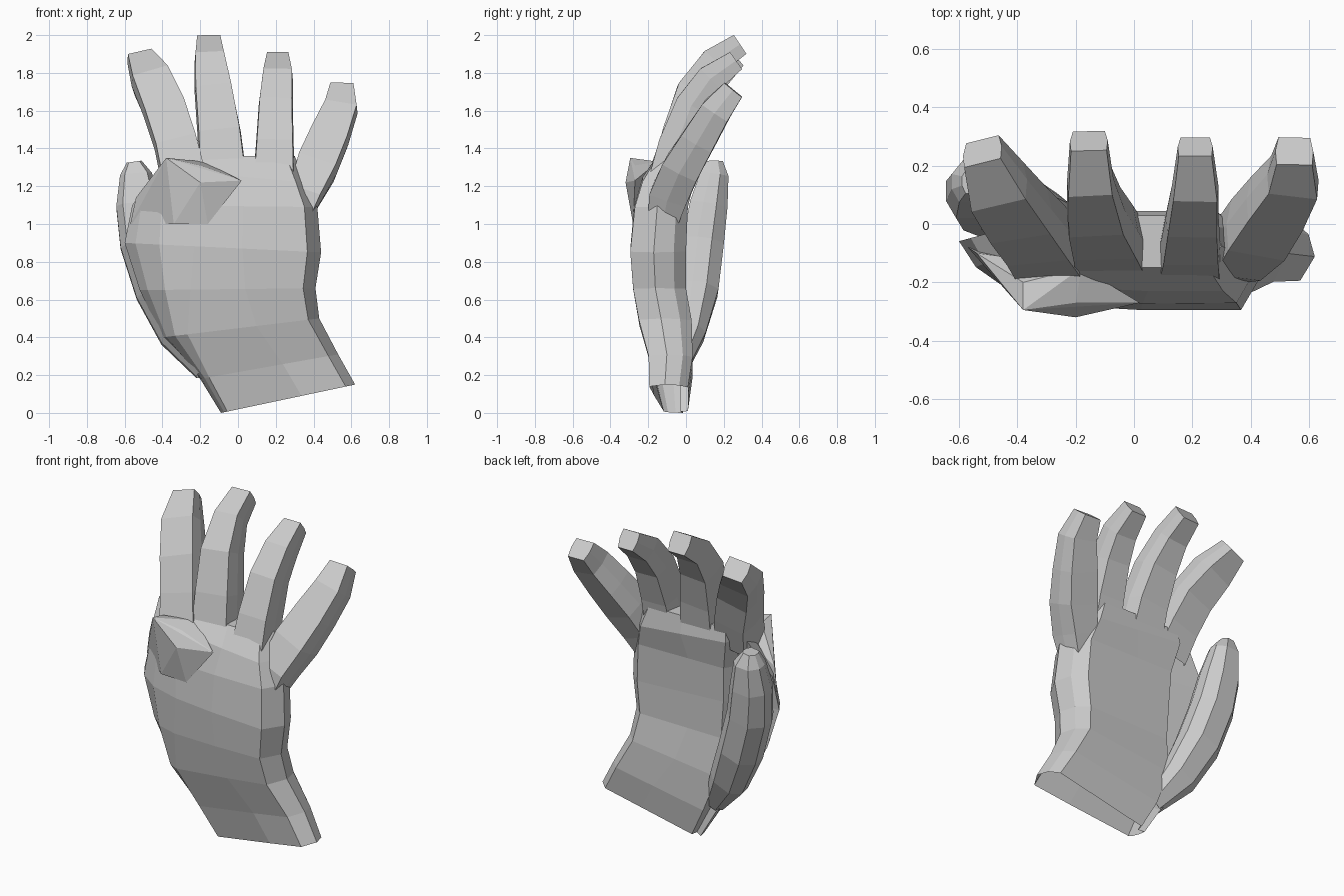
import bpy, bmesh
from mathutils import Vector


def finish(name, bm):
    bmesh.ops.recalc_face_normals(bm, faces=bm.faces[:])
    me = bpy.data.meshes.new(name)
    bm.to_mesh(me)
    bm.free()
    ob = bpy.data.objects.new(name, me)
    bpy.context.collection.objects.link(ob)
    return ob


def loft(name, rings):
    """Skin a stack of equal-length rings, open at the first and capped at the last."""
    bm = bmesh.new()
    vs = [[bm.verts.new(p) for p in r] for r in rings]
    n = len(rings[0])
    for a, b in zip(vs, vs[1:]):
        for i in range(n):
            j = (i + 1) % n
            bm.faces.new((a[i], a[j], b[j], b[i]))
    bm.faces.new(vs[-1])
    return finish(name, bm)


def digit(name, path, profile):
    """Tapered tube along a path of (x, y, z, width, thickness)."""
    pts = [Vector(p[:3]) for p in path]
    rings = []
    for i, p in enumerate(path):
        t = (pts[min(i + 1, len(pts) - 1)] - pts[max(i - 1, 0)]).normalized()
        w = Vector((1, 0, 0))
        w = (w - t * w.dot(t)).normalized()
        n = t.cross(w)
        rings.append([pts[i] + w * (a * p[3]) + n * (b * p[4]) for a, b in profile])
    return loft(name, rings)


def section(c, g):
    """Hand outline in unit space: c = thumb-side rounding, g = inset of the palm from the thumb."""
    return [(0, .8), (c * .25, .5), (c * .8, .2), (c * 1.6, .05), (.6, 0), (.93, 0), (1, .42),
            (.97, .78), (.9, 1), (.55, 1), (g, 1), (g * .85, .7)]


# Hand body, open at the wrist:
# left x, left z, right x, right z, front y left, front y right, back y, rounding, palm inset
BODY = [(-.09, 0, .62, .15, -.12, -.20, .01, .03, .06),
        (-.20, .18, .53, .31, -.17, -.20, .035, .04, .08),
        (-.40, .40, .43, .50, -.24, -.25, .03, .10, .20),
        (-.52, .65, .41, .66, -.28, -.28, .00, .18, .30),
        (-.60, .90, .44, .85, -.295, -.295, .00, .22, .33),
        (-.56, 1.10, .42, 1.09, -.28, -.27, .01, .20, .30),
        (-.42, 1.29, .36, 1.22, -.23, -.23, .045, .15, .15),
        (-.36, 1.36, .30, 1.36, -.15, -.15, .03, .10, .10)]
loft("hand_body", [[(xl + (xr - xl) * u, (fl + (fr - fl) * u) * (1 - v) + yb * v, zl + (zr - zl) * u)
                    for u, v in section(c, g)]
                   for xl, zl, xr, zr, fl, fr, yb, c, g in BODY])

# Four curled fingers with blunt tips
FINGER = [(-.47, -.5), (.47, -.5), (.5, 0), (.42, .5), (-.42, .5), (-.5, 0)]
FINGERS = {
    "index_finger": [(-.29, -.10, 1.25, .24, .20), (-.33, -.04, 1.42, .23, .20),
                     (-.39, .03, 1.60, .23, .18), (-.465, .13, 1.76, .21, .17),
                     (-.52, .25, 1.87, .14, .12)],
    "middle_finger": [(-.08, -.08, 1.25, .25, .20), (-.10, -.03, 1.48, .23, .19),
                      (-.13, .04, 1.70, .20, .18), (-.15, .15, 1.86, .16, .15),
                      (-.155, .285, 1.95, .13, .12)],
    "ring_finger": [(.19, -.10, 1.22, .22, .20), (.195, -.05, 1.42, .20, .19),
                    (.20, .03, 1.63, .18, .17), (.21, .13, 1.77, .16, .15),
                    (.21, .265, 1.865, .12, .11)],
    "little_finger": [(.31, -.12, 1.02, .14, .16), (.355, -.09, 1.15, .18, .20),
                      (.42, -.02, 1.30, .22, .20), (.485, .07, 1.45, .21, .18),
                      (.545, .16, 1.60, .18, .16), (.55, .25, 1.71, .13, .12)],
}
for name, path in FINGERS.items():
    digit(name, path, FINGER)

# Thumb lying beside the palm
THUMB = [(-.35, -.5), (.35, -.5), (.5, -.15), (.5, .2), (.25, .5), (-.25, .5), (-.5, .15), (-.5, -.2)]
digit("thumb", [(-.17, -.05, .22, .12, .10), (-.31, .02, .42, .22, .16),
                (-.42, .06, .65, .25, .22), (-.50, .09, .90, .25, .22),
                (-.53, .12, 1.10, .23, .20), (-.54, .15, 1.26, .17, .15),
                (-.55, .15, 1.33, .08, .09)], THUMB)

# Raised angular fold over the index knuckle
bm = bmesh.new()
for p in [(-.54, -.10, 1.14), (-.38, -.295, 1.35), (-.20, -.27, 1.31), (-.20, -.32, 1.22),
          (.02, -.27, 1.23), (-.16, -.28, 1.0), (-.57, -.08, 1.0), (-.34, -.27, 1.0),
          (-.38, -.20, 1.33), (-.18, -.15, 1.33)]:
    bm.verts.new(p)
bmesh.ops.convex_hull(bm, input=bm.verts[:])
finish("knuckle_fold", bm)
